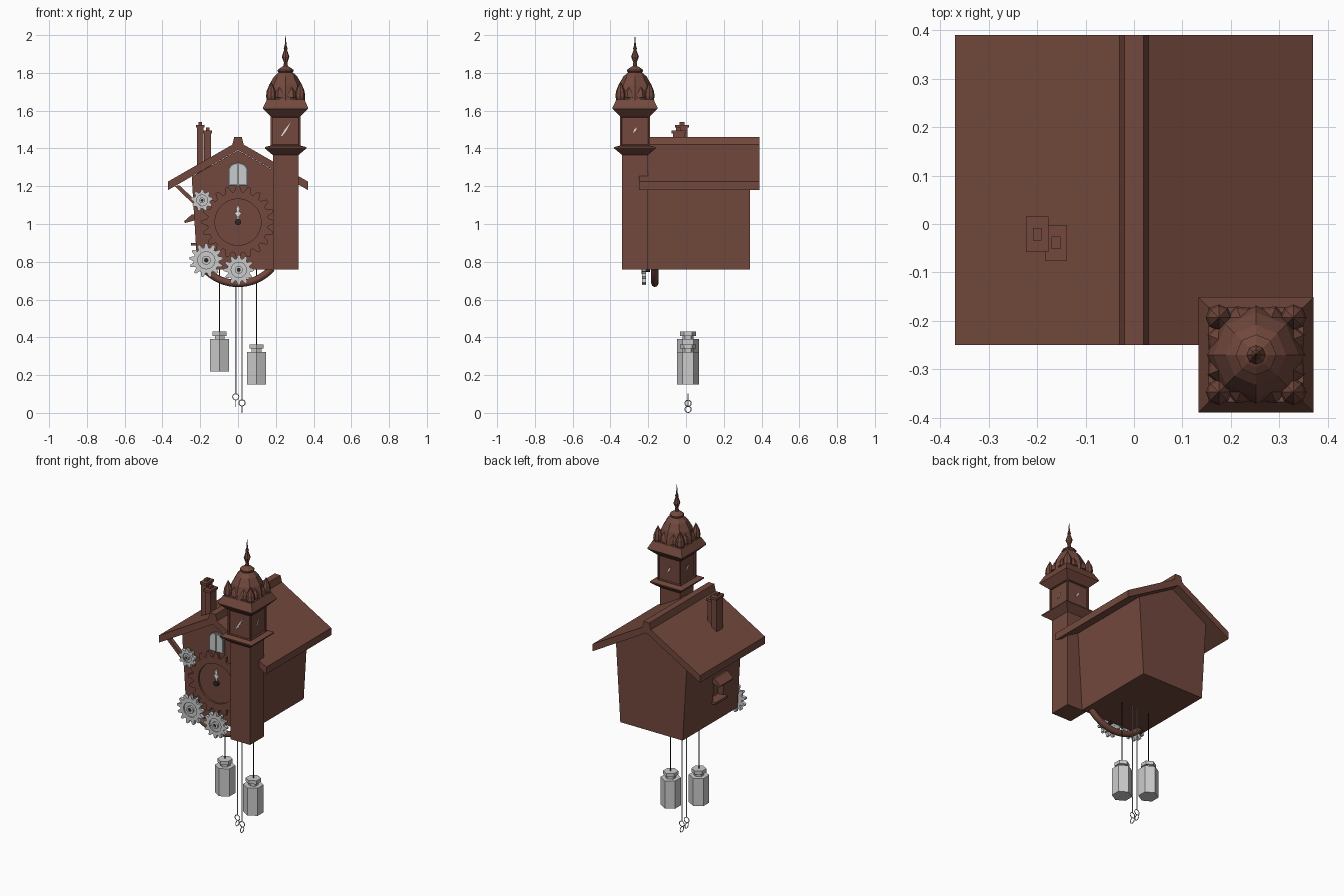
import bpy, bmesh, math
from math import sin, cos, pi, sqrt
from mathutils import Matrix, Vector

cube = bpy.data.objects.get("Cube")
if cube:
    bpy.data.objects.remove(cube, do_unlink=True)


def material(name, r, g, b):
    m = bpy.data.materials.new(name)
    m.use_nodes = True
    m.diffuse_color = (r, g, b, 1)
    m.node_tree.nodes["Principled BSDF"].inputs["Base Color"].default_value = (r, g, b, 1)
    return m


WOOD = material("brown wood", 0.17, 0.066, 0.047)
STEEL = material("light steel", 0.6, 0.6, 0.6)
WHITE = material("white", 0.8, 0.8, 0.8)
GREY = material("window grey", 0.22, 0.25, 0.26)
DARK = material("dark cord", 0.025, 0.02, 0.02)


def finish(name, bm, mat):
    bmesh.ops.recalc_face_normals(bm, faces=bm.faces)
    me = bpy.data.meshes.new(name)
    bm.to_mesh(me)
    bm.free()
    me.materials.append(mat)
    ob = bpy.data.objects.new(name, me)
    bpy.context.collection.objects.link(ob)
    return ob


def prism(name, pts, y0, y1, mat):
    """Outline in x and z, extruded along y."""
    bm = bmesh.new()
    f = bm.faces.new([bm.verts.new((x, y0, z)) for x, z in pts])
    ext = bmesh.ops.extrude_face_region(bm, geom=[f])["geom"]
    bmesh.ops.translate(bm, vec=(0, y1 - y0, 0),
                        verts=[v for v in ext if isinstance(v, bmesh.types.BMVert)])
    return finish(name, bm, mat)


def box(name, x0, x1, y0, y1, z0, z1, mat):
    return prism(name, [(x0, z0), (x1, z0), (x1, z1), (x0, z1)], y0, y1, mat)


def loft(name, x, y, profile, sides, mat, turn=0.0):
    """Stack of regular polygons given as (radius, height)."""
    bm = bmesh.new()
    rings = [[bm.verts.new((x + r * cos(turn + 2 * pi * i / sides),
                            y + r * sin(turn + 2 * pi * i / sides), z))
              for i in range(sides)] for r, z in profile]
    for a, b in zip(rings, rings[1:]):
        for i in range(sides):
            j = (i + 1) % sides
            bm.faces.new((a[i], a[j], b[j], b[i]))
    bm.faces.new(rings[0])
    bm.faces.new(rings[-1])
    return finish(name, bm, mat)


def square(name, profile, mat):
    return loft(name, TX, TY, [(h * sqrt(2), z) for h, z in profile], 4, mat, pi / 4)


def ring_prism(name, x, z, outer, inner, y0, y1, mat):
    """Flat ring whose outer radii are listed around the circle."""
    bm = bmesh.new()
    n = len(outer)
    loops = []
    for y, radii in ((y0, outer), (y0, [inner] * n), (y1, [inner] * n), (y1, outer)):
        loops.append([bm.verts.new((x + r * sin(2 * pi * i / n), y, z + r * cos(2 * pi * i / n)))
                      for i, r in enumerate(radii)])
    for a, b in zip(loops, loops[1:] + loops[:1]):
        for i in range(n):
            j = (i + 1) % n
            bm.faces.new((a[i], a[j], b[j], b[i]))
    return finish(name, bm, mat)


def disc(name, x, z, r, y0, y1, mat, n=24):
    return prism(name, [(x + r * cos(2 * pi * i / n), z + r * sin(2 * pi * i / n))
                        for i in range(n)], y0, y1, mat)


def teeth(root, tip, count):
    return [tip, tip, (root + tip) / 2, root, root, root, (root + tip) / 2, tip] * count


# House body, tapering towards the floor
body = prism("house_body", [(-.215, .76), (.215, .76), (.245, 1.25), (0, 1.39), (-.245, 1.25)],
             -.2, .34, WOOD)
cutter = box("window_cutter", -.4, -.19, -.045, .055, .9, 1.01, WOOD)
cutter.hide_render = True
cutter.hide_viewport = True
cut = body.modifiers.new("window opening", "BOOLEAN")
cut.operation = "DIFFERENCE"
cut.object = cutter

# Side window hood and sill
prism("window_hood", [(-.225, 1.05), (-.245, 1.05), (-.285, 1.015), (-.28, 1.005), (-.225, 1.02)],
      -.06, .07, WOOD)
box("window_sill", -.25, -.215, -.055, .065, .885, .9, WOOD)

# Roof with raised ridge
half = [(.02, 1.46), (.03, 1.42), (.37, 1.225), (.37, 1.18)]
prism("roof", half + [(0, 1.392)] + [(-x, z) for x, z in reversed(half)], -.25, .39, WOOD)
prism("eave_brace", [(-.335, 1.2), (-.31, 1.205), (-.2, 1.1), (-.21, 1.08)], -.225, -.2, WOOD)

# Chimneys
for name, x, y, top in (("rear_chimney", -.2, -.021, 1.53), ("front_chimney", -.161, -.039, 1.5)):
    box(name + "_shaft", x - .018, x + .018, y - .03, y + .03, 1.22, top - .02, WOOD)
    box(name + "_cap", x - .023, x + .023, y - .037, y + .037, top - .02, top - .005, WOOD)
    box(name + "_pot", x - .009, x + .009, y - .013, y + .013, top - .005, top + .01, WOOD)

# Tower shaft, ledge and belfry with sunken panels
TX, TY = .252, -.27
square("tower_shaft", [(.068, .76), (.068, 1.37)], WOOD)
square("tower_ledge", [(.068, 1.365), (.11, 1.4), (.11, 1.407), (.08, 1.415)], WOOD)
belfry = square("belfry", [(.079, 1.41), (.079, 1.575)], WOOD)
bm = bmesh.new()
bm.from_mesh(belfry.data)
sides = [f for f in bm.faces if abs(f.normal.z) < .5]
bmesh.ops.inset_individual(bm, faces=sides, thickness=.012, depth=0)
bmesh.ops.inset_individual(bm, faces=sides, thickness=.003, depth=-.008)
bm.to_mesh(belfry.data)
bm.free()
square("tower_eave", [(.079, 1.57), (.119, 1.61), (.119, 1.617), (.098, 1.66)], WOOD)

# Small hands on each belfry face
for k in range(4):
    size = 1 if k == 0 else .4
    hand = prism("belfry_hands", [(-.025 * size, -.03 * size), (-.018 * size, -.03 * size),
                                  (.004, 0), (.028 * size, .045 * size), (-.004, .005)],
                 -.076, -.072, WHITE)
    hand.matrix_world = Matrix.Translation((TX, TY, 1.495)) @ Matrix.Rotation(k * pi / 2, 4, "Z")

# Dome, corner petals and finial
loft("dome", TX, TY, [(.102, 1.655), (.1, 1.69), (.088, 1.735), (.062, 1.78), (.038, 1.803)], 8, WOOD)
loft("dome_collar", TX, TY, [(.034, 1.8), (.042, 1.808), (.042, 1.816), (.026, 1.828), (.012, 1.836)],
     8, WOOD)
loft("finial", TX, TY, [(.013, 1.83), (.009, 1.855), (.02, 1.885), (.017, 1.895), (.008, 1.92),
                        (.01, 1.93), (.005, 1.945), (.0005, 2)], 8, WOOD)
for sx in (-1, 1):
    for sy in (-1, 1):
        loft("corner_petal", TX + sx * .077, TY + sy * .077,
             [(.02, 1.65), (.027, 1.675), (.023, 1.705), (.012, 1.73), (.001, 1.752)], 8, WOOD)
for k in range(8):
    a = (k + .5) * pi / 4
    petal = loft("dome_petal", 0, 0, [(.026, -.04), (.03, -.015), (.02, .025), (.001, .06)], 6, WOOD)
    petal.matrix_world = (Matrix.Translation((TX + .07 * cos(a), TY + .07 * sin(a), 1.7))
                          @ Matrix.Rotation(a, 4, "Z") @ Matrix.Rotation(-.35, 4, "Y"))

# Clock dial inside a toothed ring
ring_prism("dial_gear", 0, 1.01, teeth(.162, .193, 20), .122, -.216, -.198, WOOD)
disc("dial", 0, 1.01, .123, -.205, -.199, WOOD, 40)
prism("clock_hand", [(-.004, 1.01), (.004, 1.01), (.005, 1.04), (.018, 1.057), (.006, 1.066),
                     (.01, 1.08), (0, 1.105), (-.01, 1.08), (-.006, 1.066), (-.018, 1.057),
                     (-.005, 1.04)], -.216, -.211, WHITE)
disc("hand_hub", 0, 1.01, .016, -.222, -.2, DARK)

# Steel gears
for x, z, r, n in ((-.19, 1.125, .057, 9), (-.168, .808, .09, 13), (.004, .757, .08, 12)):
    ring_prism("steel_gear", x, z, teeth(r * .75, r, n), r * .5, -.232, -.212, STEEL)
    disc("gear_web", x, z, r * .52, -.224, -.213, STEEL)
    ring_prism("gear_hub", x, z, [r * .26] * 20, r * .13, -.236, -.222, STEEL)
    disc("gear_axle", x, z, r * .13, -.23, -.19, DARK, 12)

# Arched front window with two panes
def arch(w, z0, spring, rise, x0=-1, x1=1):
    top = [(x0 + (x1 - x0) * i / 8) for i in range(9)]
    return [(x0 * w, z0)] + [(t * w, spring + rise * sqrt(1 - .98 * t * t)) for t in top] + [(x1 * w, z0)]


prism("window_frame", arch(.052, 1.205, 1.285, .04), -.21, -.199, GREY)
for name, a, b in (("right_pane", -1, -.1), ("left_pane", .1, 1)):
    prism(name, arch(.043, 1.213, 1.283, .034, a, b), -.215, -.205, STEEL)

# Curved rail under the house
curve = bpy.data.curves.new("bottom_rail", "CURVE")
curve.dimensions = "3D"
curve.bevel_depth = .019
curve.bevel_resolution = 2
curve.use_fill_caps = True
spline = curve.splines.new("POLY")
spline.points.add(24)
for i, p in enumerate(spline.points):
    a = -.85 + 1.7 * i / 24
    p.co = (.238 * sin(a), -.165, .923 - .238 * cos(a), 1)
curve.materials.append(WOOD)
bpy.context.collection.objects.link(bpy.data.objects.new("bottom_rail", curve))

# Hanging weights
for name, x, z in (("right_weight", -.097, .218), ("left_weight", .098, .15)):
    loft(name, x, .011, [(.058, z), (.058, z + .172)], 6, STEEL, pi / 6)
    loft(name + "_neck", x, .011, [(.03, z + .17), (.03, z + .192)], 6, STEEL, pi / 6)
    loft(name + "_cap", x, .011, [(.043, z + .19), (.043, z + .212)], 6, STEEL, pi / 6)
    box(name + "_cord", x - .003, x + .003, .0105, .0115, z + .21, .77, DARK)

# Pull cords ending in linked rings
for x, z in ((-.012, .085), (.021, .053)):
    box("pull_cord", x - .003, x + .003, .0105, .0115, z + .016, .77, STEEL)
    for k, rot in enumerate(((pi / 2, 0, 0), (pi / 2, 0, pi / 2))):
        bpy.ops.mesh.primitive_torus_add(location=(x, .011, z - .034 * k), rotation=rot,
                                         major_radius=.0165, minor_radius=.0025,
                                         major_segments=16, minor_segments=6)
        ring = bpy.context.object
        ring.name = "pull_ring"
        ring.data.materials.append(STEEL)
